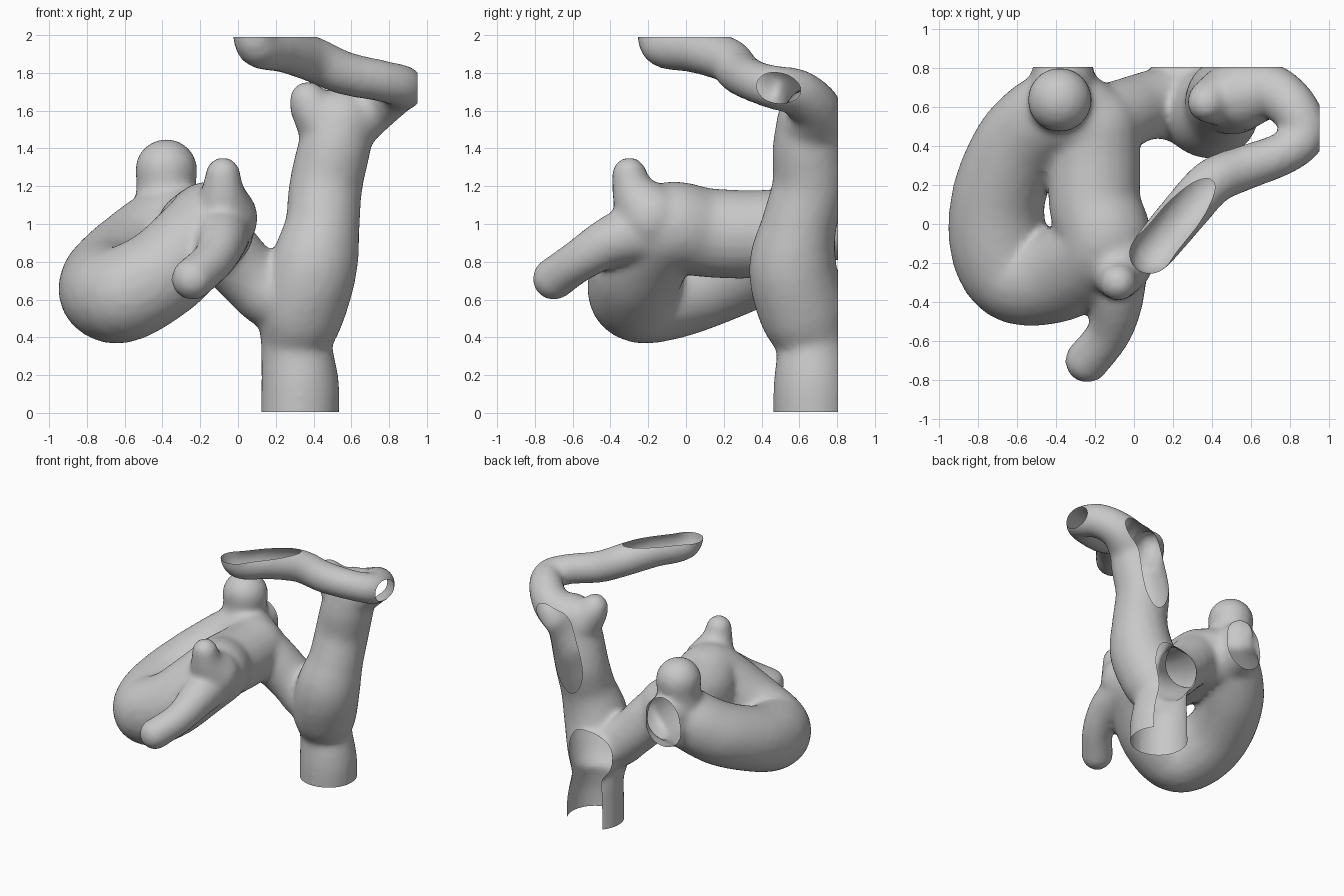
import bpy
import bmesh
from mathutils import Vector, Matrix

default_cube = bpy.data.objects.get("Cube")
if default_cube:
    bpy.data.objects.remove(default_cube, do_unlink=True)

SPACING = 0.03


def spline_point(before, start, end, after, t):
    """Catmull-Rom interpolation of position and radius together."""
    return 0.5 * (2 * start + (end - before) * t
                  + (2 * before - 5 * start + 4 * end - after) * t ** 2
                  + (3 * start - before - 3 * end + after) * t ** 3)


def add_tube(bm, path):
    """Fill a path of (x, y, z, radius) points with overlapping balls."""
    points = [Vector(p) for p in path]
    last = len(points) - 1
    for i in range(last):
        before, after = points[max(i - 1, 0)], points[min(i + 2, last)]
        start, end = points[i], points[i + 1]
        steps = max(2, int((end - start).length / SPACING))
        for step in range(steps + 1):
            ball = spline_point(before, start, end, after, step / steps)
            bmesh.ops.create_icosphere(
                bm, subdivisions=3, radius=ball.w + 0.006,
                matrix=Matrix.Translation(ball.xyz))


# Main vessel rising from the base
trunk = [(.32, .67, -.2, .2), (.33, .67, .12, .203), (.31, .665, .37, .185),
         (.34, .61, .56, .228), (.4, .565, .77, .227), (.445, .595, .98, .195),
         (.465, .65, 1.2, .19), (.51, .65, 1.4, .187), (.55, .66, 1.54, .175)]

# Upper branch that bends forward and ends sliced open at the top
upper_branch = [(.55, .66, 1.52, .175), (.7, .68, 1.61, .135),
                (.82, .59, 1.695, .12), (.87, .46, 1.725, .11),
                (.77, .365, 1.755, .105), (.56, .285, 1.8, .11),
                (.4, .215, 1.87, .115), (.25, .05, 1.92, .115),
                (.1, -.13, 1.95, .108), (.07, -.16, 2.1, .09)]
upper_bud = [(.47, .65, 1.52, .15), (.39, .63, 1.62, .11), (.37, .62, 1.66, .09)]

# Link from the trunk into the swollen loop
link = [(.32, .6, .63, .21), (.18, .62, .635, .185), (.05, .6, .735, .17),
        (-.08, .55, .87, .18), (-.2, .49, .96, .21)]

# Swollen loop, running round from the back to the front and back again
loop = [(-.2, .49, .955, .225), (-.38, .57, .97, .22), (-.57, .42, .83, .23),
        (-.69, .15, .71, .235), (-.69, -.1, .64, .25), (-.6, -.255, .63, .25),
        (-.4, -.26, .74, .24), (-.23, -.17, .9, .235), (-.15, -.08, .985, .235),
        (-.2, .1, .955, .232), (-.2, .32, .945, .23), (-.2, .49, .955, .225)]

# Short vessels leaving through the back, later sliced open
link_outlet = [(.26, .66, .58, .185), (.27, .9, .565, .165)]
loop_outlet_low = [(-.37, .6, .97, .2), (-.36, .86, .96, .13)]
loop_outlet_high = [(-.37, .62, 1.02, .18), (-.35, .86, 1.05, .13)]

# Small stumps growing from the loop
back_stump = [(-.38, .6, 1, .18), (-.38, .63, 1.18, .155), (-.38, .635, 1.285, .16)]
front_bud = [(-.08, -.18, 1.03, .18), (-.08, -.27, 1.15, .115), (-.08, -.3, 1.26, .088)]
front_branch = [(-.1, -.2, .97, .17), (-.09, -.4, .905, .13),
                (-.13, -.56, .81, .108), (-.24, -.7, .71, .108)]

bm = bmesh.new()
for part in (trunk, upper_branch, upper_bud, link, loop, link_outlet,
             loop_outlet_low, loop_outlet_high, back_stump, front_bud,
             front_branch):
    add_tube(bm, part)
source_mesh = bpy.data.meshes.new("vessel_source")
bm.to_mesh(source_mesh)
bm.free()
vessel = bpy.data.objects.new("branching_vessel", source_mesh)
bpy.context.scene.collection.objects.link(vessel)

# Fuse the tubes into one soft skin
remesh = vessel.modifiers.new("fuse", 'REMESH')
remesh.mode = 'VOXEL'
remesh.voxel_size = 0.022
soften = vessel.modifiers.new("soften", 'SMOOTH')
soften.factor = 0.5
soften.iterations = 6
depsgraph = bpy.context.evaluated_depsgraph_get()
skin = bpy.data.meshes.new_from_object(vessel.evaluated_get(depsgraph))
vessel.modifiers.clear()
vessel.data = skin
bpy.data.meshes.remove(source_mesh)

# Slice the skin open at the base, back, top and side
slices = [((0, 0, 0.005), (0, 0, -1)), ((0, .805, 0), (0, 1, 0)),
          ((0, 0, 1.99), (0, 0, 1)), ((.95, 0, 0), (1, 0, 0))]
bm = bmesh.new()
bm.from_mesh(skin)
for place, outward in slices:
    bmesh.ops.bisect_plane(bm, geom=bm.verts[:] + bm.edges[:] + bm.faces[:],
                           plane_co=place, plane_no=outward, clear_outer=True)
bm.to_mesh(skin)
bm.free()

# Plain grey colour
grey = bpy.data.materials.new("plain_grey")
grey.use_nodes = True
colour = (.58, .58, .58, 1)
grey.diffuse_color = colour
grey.node_tree.nodes["Principled BSDF"].inputs["Base Color"].default_value = colour
skin.materials.clear()
skin.materials.append(grey)
for face in skin.polygons:
    face.use_smooth = True
    face.material_index = 0
